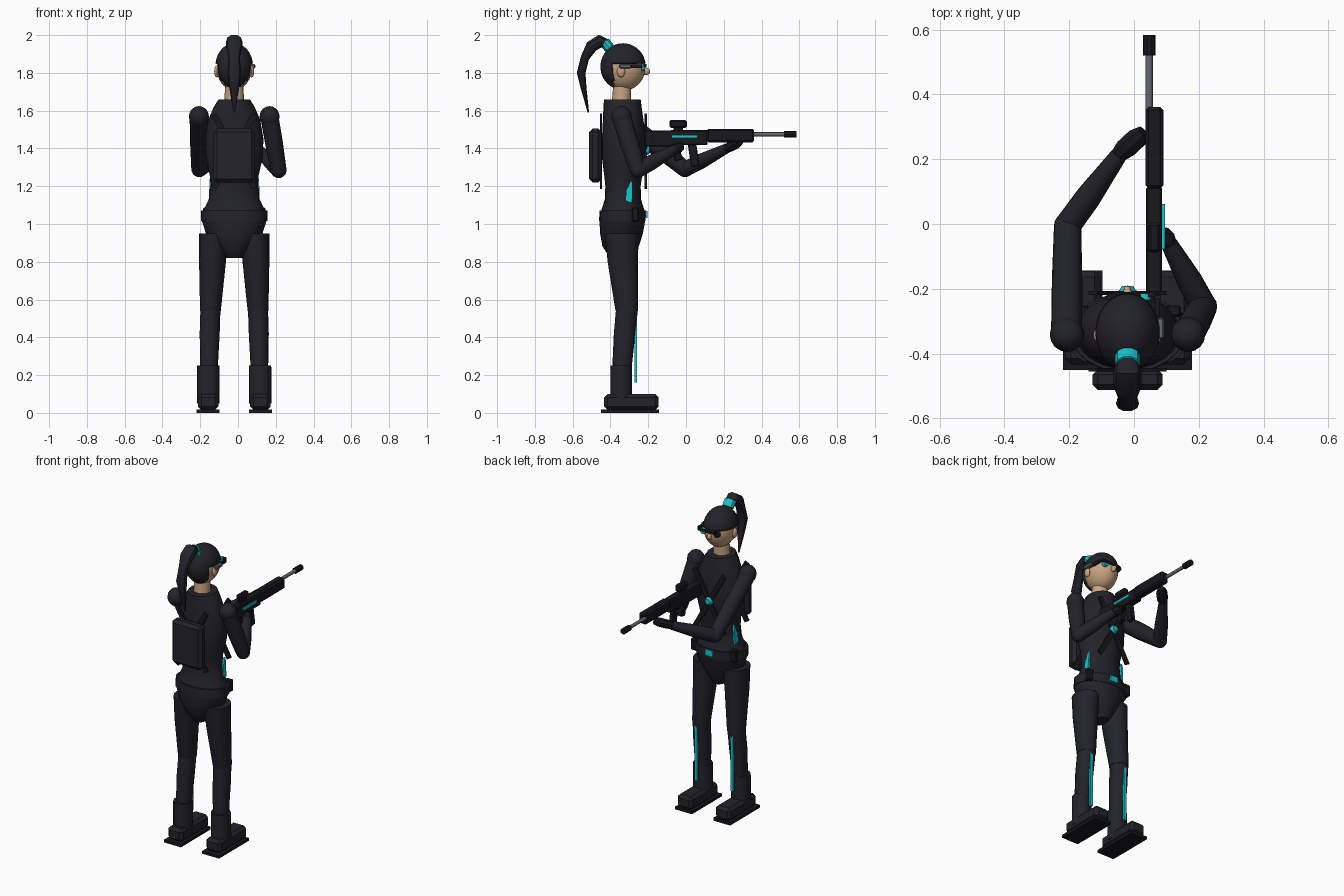
import bpy, bmesh, math
from mathutils import Vector, Matrix

if "Cube" in bpy.data.objects:
    bpy.data.objects.remove(bpy.data.objects["Cube"])

CX = -0.02  # body centre line


def material(name, rgb):
    m = bpy.data.materials.new(name)
    m.diffuse_color = (*rgb, 1)
    m.use_nodes = True
    m.node_tree.nodes["Principled BSDF"].inputs["Base Color"].default_value = m.diffuse_color
    return m


SUIT = material("dark suit", (0.016, 0.016, 0.023))
GEAR = material("black gear", (0.009, 0.009, 0.012))
SKIN = material("skin", (0.58, 0.37, 0.22))
CYAN = material("cyan glow", (0.01, 0.55, 0.62))
STEEL = material("grey steel", (0.13, 0.14, 0.16))


def finish(name, bm, mat, smooth=True):
    bmesh.ops.recalc_face_normals(bm, faces=bm.faces)
    me = bpy.data.meshes.new(name)
    bm.to_mesh(me)
    bm.free()
    me.materials.append(mat)
    ob = bpy.data.objects.new(name, me)
    bpy.context.collection.objects.link(ob)
    if smooth:
        bpy.ops.object.select_all(action='DESELECT')
        ob.select_set(True)
        bpy.context.view_layer.objects.active = ob
        bpy.ops.object.shade_smooth_by_angle(angle=math.radians(35))
    return ob


def tube(name, pts, mat, seg=16, level=False):
    """Skin of elliptical rings; pts = (position, side radius, other radius)."""
    bm = bmesh.new()
    rings = []
    for i, (p, ra, rb) in enumerate(pts):
        a, b = Vector(pts[max(i - 1, 0)][0]), Vector(pts[min(i + 1, len(pts) - 1)][0])
        t = Vector((0, 0, 1)) if level else (b - a).normalized()
        ref = Vector((1, 0, 0)) if abs(t.x) < 0.9 else Vector((0, 1, 0))
        s = (ref - t * ref.dot(t)).normalized()
        u = t.cross(s)
        rings.append([bm.verts.new(Vector(p) + s * ra * math.cos(k * math.tau / seg)
                                   + u * rb * math.sin(k * math.tau / seg)) for k in range(seg)])
    for r, q in zip(rings, rings[1:]):
        for k in range(seg):
            bm.faces.new((r[k], r[(k + 1) % seg], q[(k + 1) % seg], q[k]))
    bm.faces.new(rings[0])
    bm.faces.new(rings[-1])
    return finish(name, bm, mat)


def profile(name, rows, mat, seg=24):
    """Body section stack; rows = (z, half width, back y, front y)."""
    return tube(name, [((CX, (a + b) / 2, z), w, (b - a) / 2) for z, w, a, b in rows], mat, seg, True)


def box(name, c, size, mat, bevel=0.0, rot=None):
    bm = bmesh.new()
    bmesh.ops.create_cube(bm, size=1, matrix=Matrix.Diagonal((*size, 1)))
    if bevel:
        bmesh.ops.bevel(bm, geom=bm.edges[:], offset=bevel, segments=1, affect='EDGES')
    m = Matrix.Translation(c)
    if rot:
        m = m @ Matrix.Rotation(rot[0], 4, rot[1])
    bm.transform(m)
    return finish(name, bm, mat, False)


def ball(name, c, r, mat, u=20, v=14, cut=None):
    bm = bmesh.new()
    bmesh.ops.create_uvsphere(bm, u_segments=u, v_segments=v, radius=1,
                              matrix=Matrix.Translation(c) @ Matrix.Diagonal((*r, 1)))
    if cut:
        bmesh.ops.delete(bm, geom=[f for f in bm.faces if cut(f.calc_center_median())], context='FACES')
    return finish(name, bm, mat)


# torso, belt and pelvis
profile("torso", [(1.06, .168, -.452, -.216), (1.13, .135, -.43, -.238), (1.2, .126, -.427, -.24),
                  (1.25, .128, -.432, -.233), (1.35, .15, -.445, -.216), (1.45, .155, -.445, -.213),
                  (1.55, .138, -.44, -.225), (1.62, .108, -.437, -.235), (1.66, .083, -.434, -.24)], SUIT)
profile("belt", [(1.015, .176, -.46, -.214), (1.072, .176, -.458, -.212)], SUIT)
profile("pelvis", [(.82, .04, -.4, -.28), (.88, .098, -.442, -.25), (.95, .15, -.455, -.228),
                   (1.02, .172, -.458, -.216)], SUIT)
profile("neck", [(1.655, .052, -.392, -.29), (1.74, .048, -.385, -.29)], SKIN, 16)
box("belt_buckle", (CX, -.21, 1.05), (.054, .012, .038), CYAN)
bm = bmesh.new()
bmesh.ops.create_cone(bm, cap_ends=True, segments=12, radius1=.028, radius2=.018, depth=.02,
                      matrix=Matrix.Translation((CX, -.202, 1.39)) @ Matrix.Rotation(-math.pi / 2, 4, 'X'))
finish("chest_light", bm, CYAN, False)

# head and face
ball("head", (CX, -.327, 1.828), (.093, .112, .12), SKIN, 28, 18)
ball("nose", (CX, -.212, 1.808), (.014, .022, .02), SKIN, 10, 8)
hair = ball("hair_cap", (CX, -.333, 1.833), (.1, .12, .124), SUIT, 36, 24,
            lambda p: p.y > -.385 and p.z < 1.848 or p.z < 1.73 and p.y > -.36)
sol = hair.modifiers.new("thickness", 'SOLIDIFY')
sol.thickness = .01
for s in (-1, 1):
    ball("ear", (CX + s * .092, -.344, 1.808), (.014, .022, .032), SKIN, 12, 8)

# eyewear: band, one cyan lens, one dark lens, side module
box("eyewear_bar", (CX + .02, -.218, 1.838), (.13, .016, .016), GEAR)
box("eyewear_arm", (CX + .092, -.262, 1.835), (.014, .065, .018), GEAR)
box("eyewear_module", (CX + .1, -.322, 1.835), (.024, .064, .022), STEEL, .004)
for name, x, mat in (("cyan_lens", .052, CYAN), ("dark_lens", -.045, GEAR)):
    tube(name, [((CX + x, -.235, 1.83), .021, .021), ((CX + x, -.216, 1.83), .019, .019)], mat, 12)

# ponytail with its tie
tube("ponytail_tie", [((CX, -.405, 1.93), .038, .03), ((CX, -.432, 1.965), .038, .03)], CYAN, 10)
tube("ponytail", [((CX, -.425, 1.955), .034, .028), ((CX, -.455, 1.968), .043, .036),
                  ((CX, -.5, 1.94), .044, .034), ((CX, -.535, 1.88), .03, .024),
                  ((CX, -.555, 1.8), .036, .024), ((CX, -.542, 1.72), .026, .016),
                  ((CX, -.517, 1.59), .004, .004)], SUIT, 10)

# backpack and crossed straps front and back
box("backpack", (CX, -.48, 1.363), (.217, .066, .285), SUIT, .018)
for y in (-.45, -.213):
    for s in (-1, 1):
        box("strap", (CX, y, 1.385), (.032, .012, .44), GEAR, 0, (s * math.radians(29), 'Y'))

# legs, boots and side details, mirrored about the centre line
for s in (-1, 1):
    def P(x, y, z):
        return (CX + s * x, y, z)
    tube("thigh", [(P(.108, -.34, .95), .078, .09), (P(.115, -.335, .8), .071, .08),
                   (P(.126, -.313, .54), .055, .06)], SUIT, 16, True)
    tube("shin", [(P(.126, -.313, .545), .053, .058), (P(.13, -.325, .42), .053, .057),
                  (P(.134, -.342, .2), .045, .05)], SUIT, 16, True)
    box("shin_light", P(.13, -.266, .34), (.018, .014, .36), CYAN)
    tube("boot_shaft", [(P(.137, -.343, .05), .06, .058), (P(.137, -.343, .25), .059, .057)], SUIT, 12, True)
    box("boot_foot", P(.138, -.289, .058), (.108, .288, .085), SUIT, .018)
    box("boot_sole", P(.138, -.297, .009), (.122, .308, .018), GEAR)
    box("belt_pouch", P(.142, -.268, 1.05), (.045, .036, .075), GEAR, .006)
    # pointed waist light
    bm = bmesh.new()
    out = [(-.318, 1.125), (-.285, 1.112), (-.283, 1.21), (-.29, 1.237), (-.314, 1.18)]
    f = bm.faces.new([bm.verts.new(P(.119 + .1 * max(0, 1.16 - z), y, z)) for y, z in out])
    top = bmesh.ops.extrude_face_region(bm, geom=[f])
    bmesh.ops.translate(bm, vec=(s * .012, 0, 0),
                        verts=[v for v in top["geom"] if isinstance(v, bmesh.types.BMVert)])
    finish("waist_light", bm, CYAN, False)
    ball("shoulder", P(.187, -.341, 1.568), (.053, .054, .056), SUIT, 16, 10)

# arms: right hand on the grip, left hand under the barrel
arms = {"right": ((.168, -.34, 1.56), (.215, -.255, 1.285), (.108, -.06, 1.395), (.072, -.025, 1.41)),
        "left": ((-.208, -.34, 1.56), (-.205, -.005, 1.29), (-.045, .215, 1.4), (.03, .285, 1.435))}
for side, pts in arms.items():
    sh, el, wr, ha = map(Vector, pts)
    tube(side + "_upper_arm", [(sh, .048, .05), (sh.lerp(el, .5), .047, .05), (el, .042, .042)], SUIT)
    ball(side + "_elbow", el, (.042, .042, .042), SUIT, 16, 10)
    tube(side + "_forearm", [(el, .041, .041), (el.lerp(wr, .4), .04, .04), (wr, .026, .026)], SUIT)
    d = ha - wr
    tube(side + "_hand", [(wr - d * .1, .024, .022), (wr + d * .25, .034, .027), (wr + d * .75, .034, .027),
                          (ha, .022, .02)], GEAR, 8)

# rifle
GX = .062
box("rifle_stock", (GX, -.145, 1.452), (.05, .15, .085), GEAR, .006)
box("rifle_receiver", (GX, .015, 1.458), (.05, .2, .08), GEAR, .006)
box("rifle_handguard", (GX + .001, .235, 1.468), (.055, .252, .072), GEAR, .01)
box("rifle_light_strip", (.091, -.008, 1.463), (.009, .138, .016), CYAN)
box("rifle_sight", (GX, -.042, 1.53), (.036, .092, .042), GEAR, .008)
box("rifle_sight_mount", (GX, -.042, 1.503), (.02, .05, .02), GEAR)
box("rifle_grip", (GX, -.05, 1.385), (.034, .042, .1), GEAR, .005, (.25, 'X'))
box("rifle_magazine", (GX, .04, 1.37), (.03, .045, .13), GEAR, .004, (.15, 'X'))
tube("rifle_barrel", [((.047, .35, 1.475), .011, .011), ((.047, .53, 1.475), .011, .011)], STEEL, 12)
tube("rifle_muzzle", [((.047, .52, 1.475), .019, .019), ((.047, .584, 1.475), .019, .019)], GEAR, 10)
